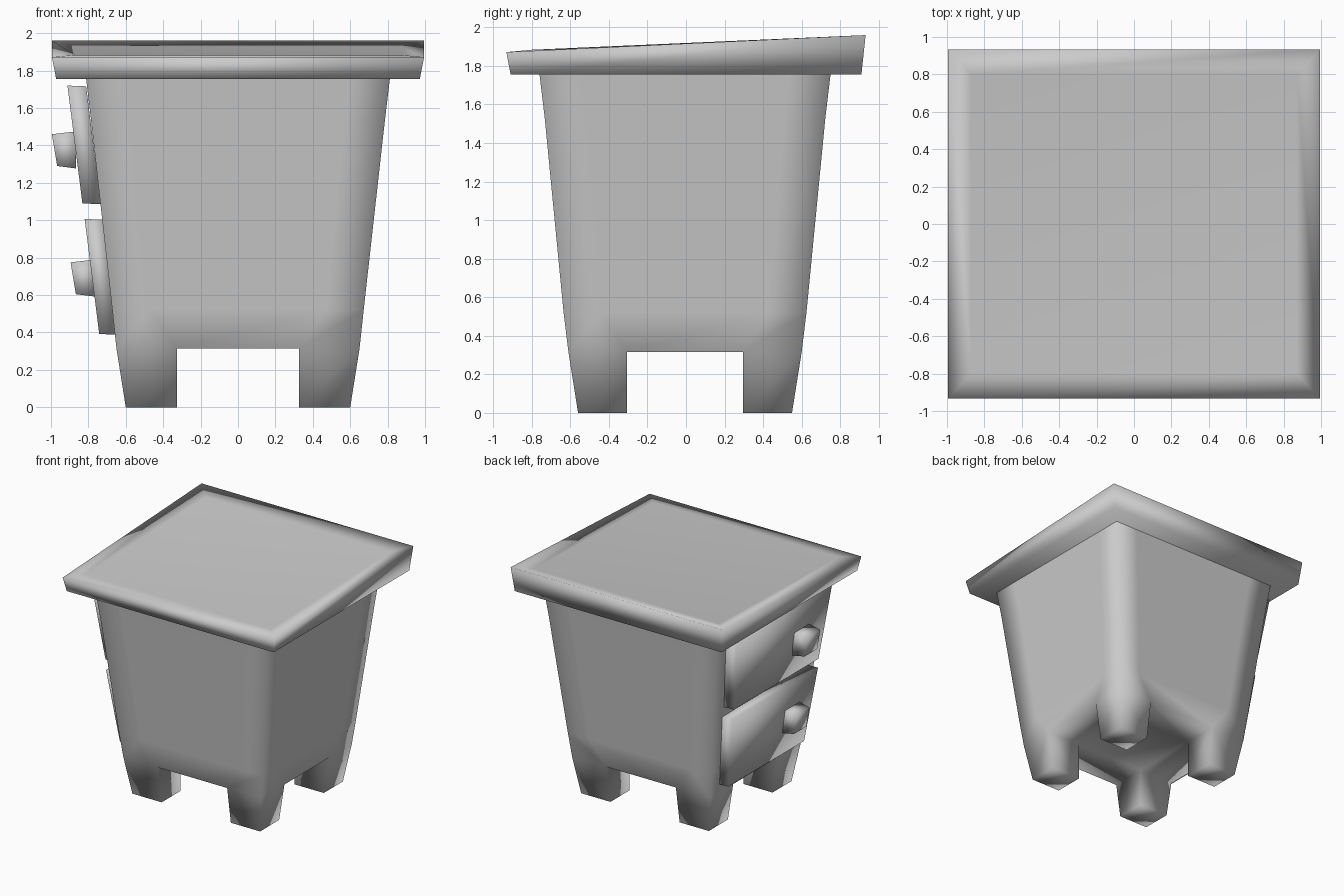
import bpy
import bmesh

if "Cube" in bpy.data.objects:
    bpy.data.objects.remove(bpy.data.objects["Cube"])


def finish(name, bm):
    """Turn a bmesh into a fully smooth-shaded object."""
    bmesh.ops.recalc_face_normals(bm, faces=bm.faces)
    for f in bm.faces:
        f.smooth = True
    me = bpy.data.meshes.new(name)
    bm.to_mesh(me)
    bm.free()
    ob = bpy.data.objects.new(name, me)
    bpy.context.collection.objects.link(ob)
    return ob


def loft(name, rings):
    """Bridge a stack of four-cornered rings and cap both ends."""
    bm = bmesh.new()
    vs = [[bm.verts.new(p) for p in r] for r in rings]
    for a, b in zip(vs, vs[1:]):
        for i in range(4):
            j = (i + 1) % 4
            bm.faces.new((a[i], a[j], b[j], b[i]))
    bm.faces.new(vs[0])
    bm.faces.new(vs[-1])
    return finish(name, bm)


# Tapered body with four corner legs: a 3x3 cell stack, legs only at the corners
# level: z, outer x, outer y, inner x, inner y
levels = [(0, .60, .555, .325, .30), (.315, .65, .605, .325, .30),
          (.52, .672, .63, .47, .43), (1.53, .785, .728, .57, .51),
          (1.756, .812, .755, .60, .54)]
bm = bmesh.new()
grid = {}


def vert(i, j, k):
    if (i, j, k) not in grid:
        z, ox, oy, ix, iy = levels[k]
        grid[i, j, k] = bm.verts.new(((-ox, -ix, ix, ox)[i],
                                      (-oy, -iy, iy, oy)[j] - .005, z))
    return grid[i, j, k]


cells = {(i, j, k) for i in range(3) for j in range(3) for k in range(4)
         if k > 0 or (i != 1 and j != 1)}
for c in cells:
    for axis in range(3):
        for side in (0, 1):
            n = list(c)
            n[axis] += 2 * side - 1
            if tuple(n) in cells or n[2] == 4:    # open under the lid
                continue
            u, v = [a for a in range(3) if a != axis]
            quad = []
            for du, dv in ((0, 0), (1, 0), (1, 1), (0, 1)):
                p = list(c)
                p[axis] += side
                p[u] += du
                p[v] += dv
                quad.append(vert(*p))
            bm.faces.new(quad)
finish("body_with_legs", bm)


# Sloping lid: underside, outer rim, inset top panel
def lid_ring(x, y, zf, zb):
    return [(-x, -y, zf), (x, -y, zf), (x, y, zb), (-x, y, zb)]


loft("lid", [lid_ring(.972, .91, 1.755, 1.755),
             lid_ring(.995, .932, 1.872, 1.96),
             lid_ring(.87, .80, 1.884, 1.928)])


# Drawer fronts and knobs on the left side
def side_ring(top, bottom):
    """Each edge is (x, z, y_min, y_max)."""
    (xt, zt, a, b), (xb, zb, c, d) = top, bottom
    return [(xt, a, zt), (xt, b, zt), (xb, d, zb), (xb, c, zb)]


def drawer(prefix, top, bottom, knob_x, knob_z):
    inner = [(x + .10, z - .004, a, b) for x, z, a, b in (top, bottom)]
    loft(prefix + "_drawer", [side_ring(*inner), side_ring(top, bottom)])
    y = -.295
    loft(prefix + "_knob", [
        side_ring((knob_x + .13, knob_z + .10, y - .1, y + .1),
                  (knob_x + .13, knob_z - .098, y - .1, y + .1)),
        side_ring((knob_x, knob_z + .085, y - .085, y + .085),
                  (knob_x + .028, knob_z - .085, y - .085, y + .085))])


drawer("upper", (-.912, 1.72, -.66, .62), (-.832, 1.09, -.59, .54), -.995, 1.375)
drawer("lower", (-.82, 1.007, -.60, .55), (-.742, .392, -.525, .49), -.895, .69)
